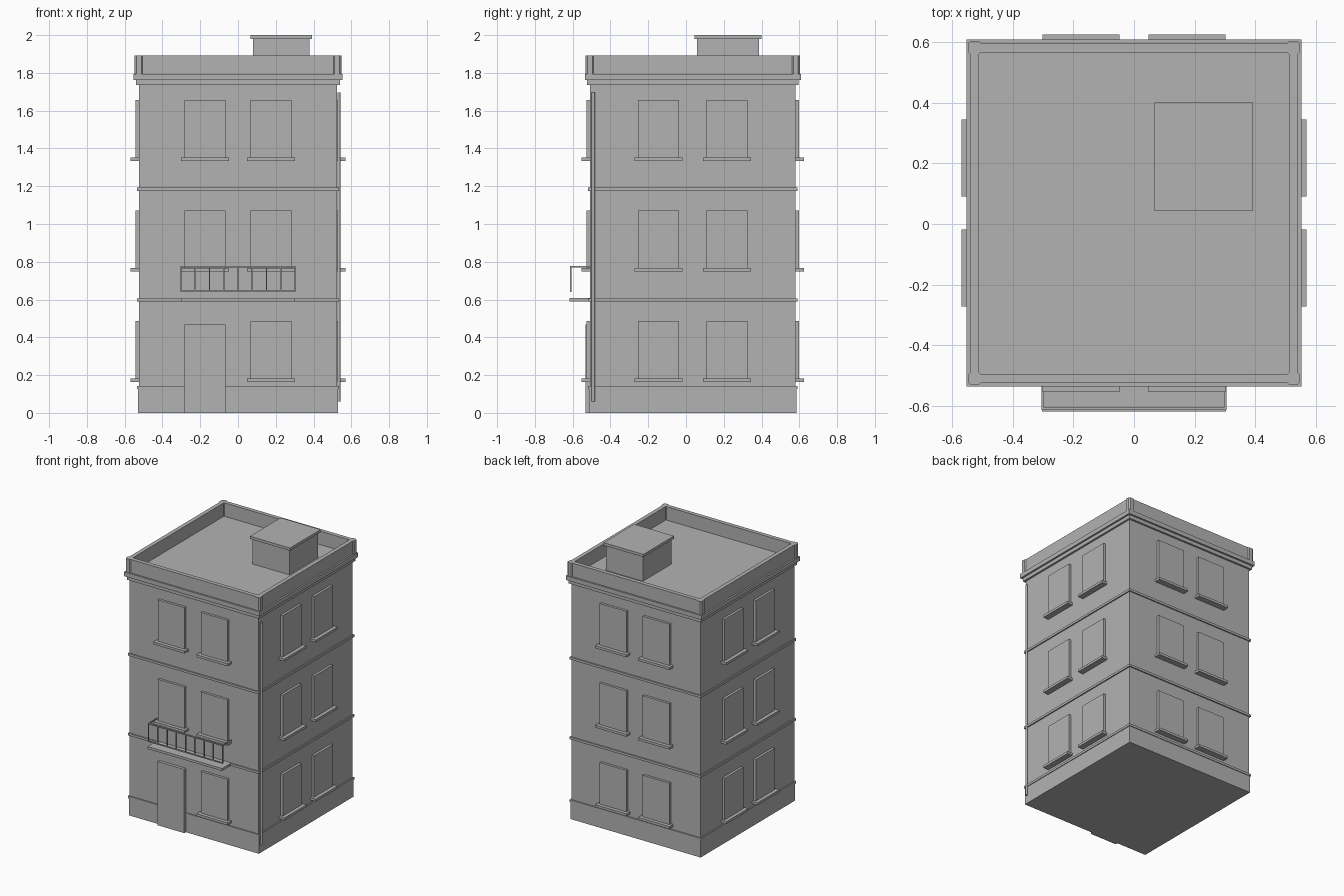
import bpy, bmesh, math
from mathutils import Matrix

cube = bpy.data.objects.get("Cube")
if cube:
    bpy.data.objects.remove(cube, do_unlink=True)

# One plain stone grey for the whole building
grey = bpy.data.materials.new("stone grey")
grey.use_nodes = True
grey.diffuse_color = (0.45, 0.45, 0.45, 1)
grey.node_tree.nodes["Principled BSDF"].inputs["Base Color"].default_value = (0.45, 0.45, 0.45, 1)

HX, HY, CY = 0.525, 0.545, 0.036      # half width, half depth, centre y of the walls
FLOOR = 0.585                         # storey height
FRONT = CY - HY


def finish(name, bm):
    mesh = bpy.data.meshes.new(name)
    bm.to_mesh(mesh)
    bm.free()
    mesh.materials.append(grey)
    obj = bpy.data.objects.new(name, mesh)
    bpy.context.collection.objects.link(obj)
    return obj


def box(name, x, y, z):
    """Box from (low, high) ranges on each axis."""
    bm = bmesh.new()
    bmesh.ops.create_cube(bm, size=1)
    for v in bm.verts:
        for i, (lo, hi) in enumerate((x, y, z)):
            v.co[i] = hi if v.co[i] > 0 else lo
    return finish(name, bm)


def slab(name, out, z):
    """Slab following the wall outline, standing out by a given amount."""
    return box(name, (-HX - out, HX + out), (FRONT - out, CY + HY + out), z)


# Walls, plinth, string courses and cornice
slab("walls", 0, (0, 1.78))
slab("plinth", 0.004, (0, 0.126))
for i, z in enumerate((0.126, 0.589, 1.176)):
    slab(f"string_course_{i + 1}", 0.009, (z, z + 0.017))
slab("cornice_lower", 0.014, (1.735, 1.762))
slab("cornice_upper", 0.027, (1.762, 1.794))

# Parapet walls and chamfered corner posts
T, TOP = 0.015, (1.79, 1.893)
for side, name in ((-1, "right"), (1, "left")):
    x = side * HX
    box(f"parapet_{name}", (x - T, x + T), (FRONT - T, CY + HY + T), TOP)
for side, name in ((-1, "front"), (1, "back")):
    y = CY + side * HY
    box(f"parapet_{name}", (-HX - T, HX + T), (y - T, y + T), TOP)
for sx in (-1, 1):
    for sy in (-1, 1):
        x, y, r = sx * HX, CY + sy * HY, 0.022
        post = box("parapet_post", (x - r, x + r), (y - r, y + r), TOP)
        bm = bmesh.new()
        bm.from_mesh(post.data)
        upright = [e for e in bm.edges if abs(e.verts[0].co.z - e.verts[1].co.z) > 0.05]
        bmesh.ops.bevel(bm, geom=upright, offset=0.009, segments=1, affect='EDGES')
        bm.to_mesh(post.data)
        bm.free()

# Roof hatch housing with its lid
box("roof_hatch", (0.08, 0.379), (0.057, 0.387), (1.78, 1.98))
box("roof_hatch_lid", (0.067, 0.392), (0.044, 0.4), (1.98, 2.0))


# Wall panels: placed along a wall, turned to face outwards
def on_wall(name, turn, along, width, depth, z):
    dist = HY if turn % 2 == 0 else HX
    obj = box(name, (along - width / 2, along + width / 2), (-dist - depth, -dist + 0.01), z)
    obj.data.transform(Matrix.Translation((0, CY, 0)) @ Matrix.Rotation(turn * math.pi / 2, 4, 'Z'))


for turn, wall in enumerate(("front", "left", "back", "right")):
    offset = (HX if turn % 2 == 0 else HY) / 3
    for level in range(3):
        base = level * FLOOR
        for side in (-1, 1):
            if wall == "front" and level == 0 and side < 0:
                on_wall("front_door", turn, -offset, 0.218, 0.022, (0, 0.468))
                continue
            on_wall(f"{wall}_window", turn, side * offset, 0.218, 0.018, (base + 0.18, base + 0.487))
            on_wall(f"{wall}_sill", turn, side * offset, 0.254, 0.044, (base + 0.164, base + 0.182))

# Balcony: floor slab, rails, bars and side returns
box("balcony_floor", (-0.303, 0.303), (-0.618, FRONT), (0.589, 0.607))
RY = (-0.613, -0.605)
for name, z in (("top", 0.769), ("bottom", 0.639)):
    box(f"balcony_{name}_rail", (-0.305, 0.305), RY, (z, z + 0.008))
for i in range(9):
    x = (i - 4) * 0.0755
    box("balcony_bar", (x - 0.003, x + 0.003), RY, (0.64, 0.775))
for s in (-1, 1):
    x = s * 0.301
    box("balcony_side_rail", (x - 0.004, x + 0.004), (RY[0], FRONT), (0.769, 0.777))

# Drainpipe near the front corner
bm = bmesh.new()
bmesh.ops.create_cone(bm, cap_ends=True, segments=12, radius1=0.008, radius2=0.008, depth=1.635,
                      matrix=Matrix.Translation((0.534, -0.491, 0.878)))
finish("drainpipe", bm)
